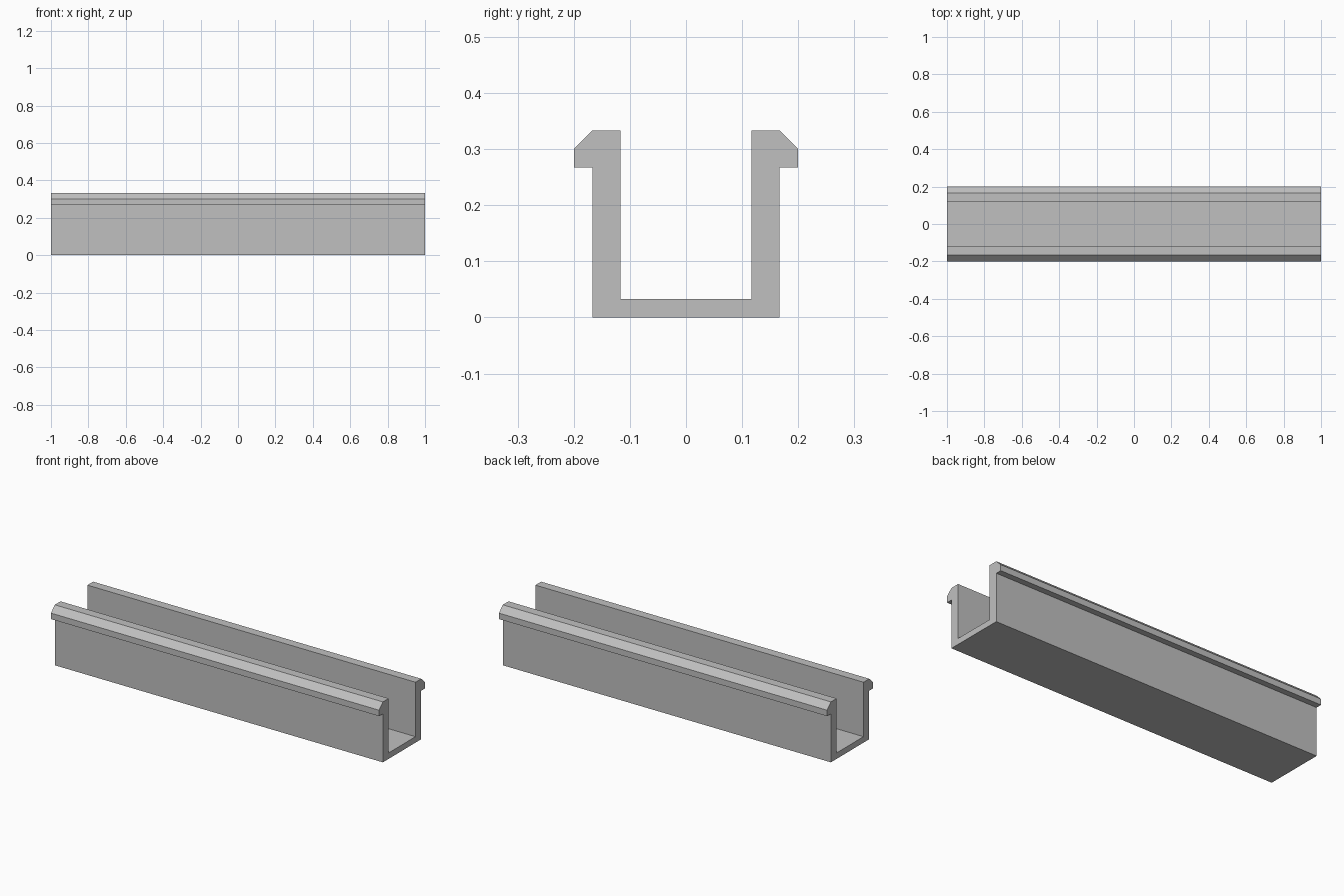
import bpy
import bmesh

cube = bpy.data.objects.get("Cube")
if cube:
    bpy.data.objects.remove(cube, do_unlink=True)

# Plain grey material
grey = bpy.data.materials.new("light_grey")
grey.use_nodes = True
colour = (0.53, 0.53, 0.53, 1.0)
grey.diffuse_color = colour
grey.node_tree.nodes["Principled BSDF"].inputs["Base Color"].default_value = colour

# Half of the channel section as (y, z): base, outer wall, chamfered lip, inner wall
LENGTH = 2.0
half = [(0.167, 0), (0.167, 0.267), (0.2, 0.267), (0.2, 0.3),
        (0.167, 0.333), (0.117, 0.333), (0.117, 0.033)]
section = half + [(-y, z) for y, z in reversed(half)]

# Extrude the mirrored section along the length
bm = bmesh.new()
end = bm.faces.new([bm.verts.new((-LENGTH / 2, y, z)) for y, z in section])
extruded = bmesh.ops.extrude_face_region(bm, geom=[end], use_keep_orig=True)
moved = [v for v in extruded["geom"] if isinstance(v, bmesh.types.BMVert)]
bmesh.ops.translate(bm, verts=moved, vec=(LENGTH, 0, 0))
bmesh.ops.recalc_face_normals(bm, faces=bm.faces)

mesh = bpy.data.meshes.new("channel_rail")
bm.to_mesh(mesh)
bm.free()
mesh.materials.append(grey)
rail = bpy.data.objects.new("channel_rail", mesh)
bpy.context.collection.objects.link(rail)
